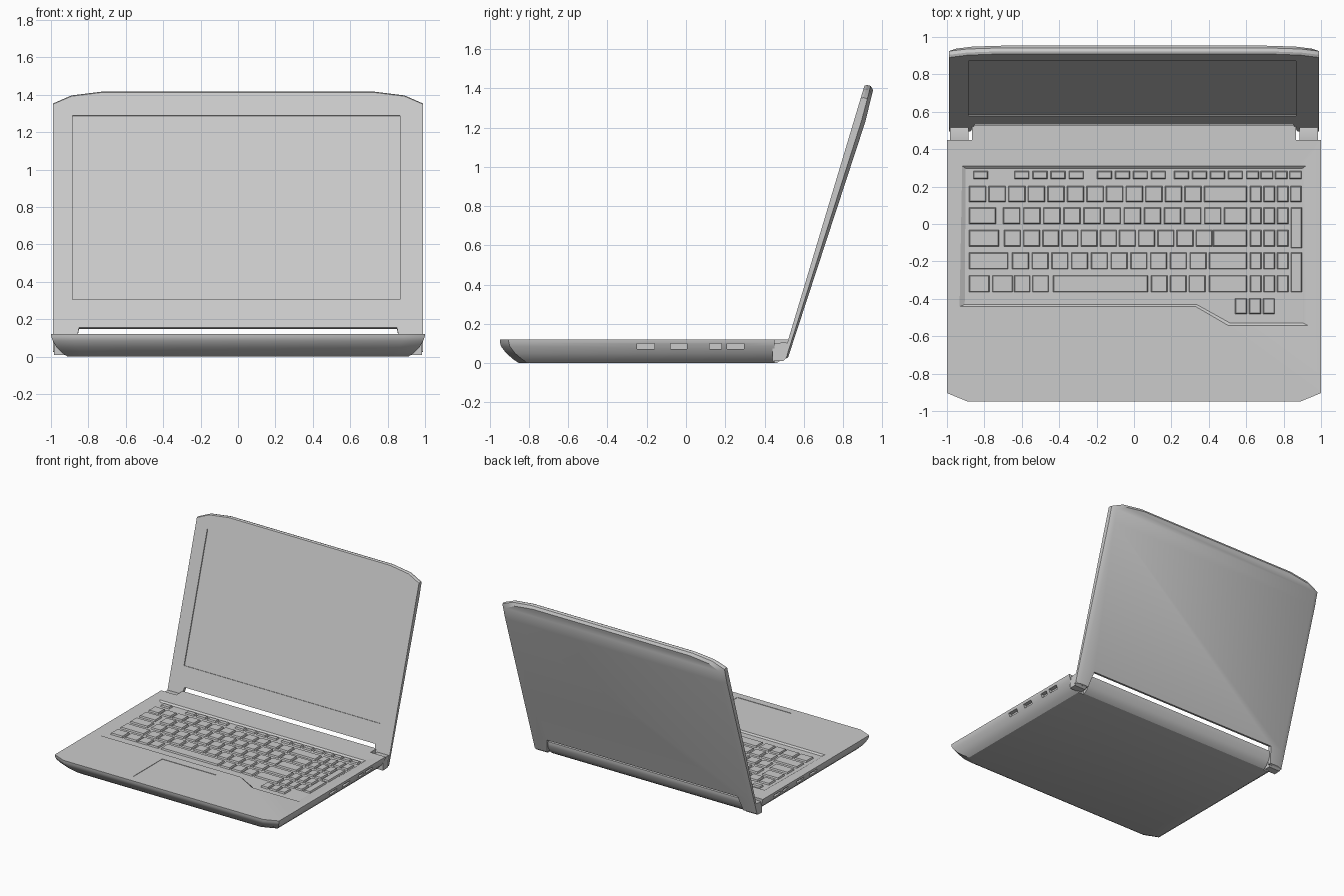
import bpy, bmesh, math
from mathutils import Matrix

if "Cube" in bpy.data.objects:
    bpy.data.objects.remove(bpy.data.objects["Cube"])


def finish(bm, name, smooth=True):
    bmesh.ops.recalc_face_normals(bm, faces=bm.faces)
    mesh = bpy.data.meshes.new(name)
    bm.to_mesh(mesh)
    bm.free()
    ob = bpy.data.objects.new(name, mesh)
    bpy.context.collection.objects.link(ob)
    if smooth:
        activate(ob)
        bpy.ops.object.shade_smooth_by_angle(angle=math.radians(30))
    return ob


def activate(ob):
    bpy.ops.object.select_all(action='DESELECT')
    ob.select_set(True)
    bpy.context.view_layer.objects.active = ob


def loft(bm, rings, cap_start=True, cap_end=True):
    loops = [[bm.verts.new(p) for p in ring] for ring in rings]
    n = len(loops[0])
    for a, b in zip(loops, loops[1:]):
        for i in range(n):
            j = (i + 1) % n
            bm.faces.new((a[i], a[j], b[j], b[i]))
    if cap_start:
        bm.faces.new(loops[0])
    if cap_end:
        bm.faces.new(loops[-1])
    return loops


def box(bm, x0, x1, y0, y1, z0, z1, taper=0.0):
    def ring(z, t):
        return [(x0 + t, y0 + t, z), (x1 - t, y0 + t, z), (x1 - t, y1 - t, z), (x0 + t, y1 - t, z)]
    loft(bm, [ring(z0, 0), ring(z1, taper)])


def mirror(half):
    return half + [(-p[0], *p[1:]) for p in reversed(half)]


def cut(ob, bm):
    cutter = finish(bm, "cutter", False)
    cutter.hide_render = True
    mod = ob.modifiers.new("cut", 'BOOLEAN')
    mod.operation, mod.solver, mod.object = 'DIFFERENCE', 'EXACT', cutter
    activate(ob)
    bpy.ops.object.modifier_apply(modifier=mod.name)
    bpy.data.objects.remove(cutter)
    activate(ob)
    bpy.ops.object.shade_smooth_by_angle(angle=math.radians(30))


# Base body: stacked outlines (z, half width, front y, back y) with curved underside
levels = [(0, .91, -.85, .46), (.02, .94, -.88, .49), (.05, .97, -.915, .51),
          (.085, .99, -.942, .525), (.105, .998, -.948, .53), (.122, 1.0, -.949, .53)]
bm = bmesh.new()
loft(bm, [mirror([(x - .11, yf, z), (x, yf + .045, z), (x, .45, z), (.865, .45, z), (.865, yb, z)])
          for z, x, yf, yb in levels])
base = finish(bm, "base_body")

# Keyboard well with sloped walls
DECK, FLOOR = .122, .110
outer = [(-.92, .312), (.92, .312), (.935, -.545), (.505, -.545), (.33, -.443), (-.935, -.443)]
inner = [(-.9, .297), (.9, .297), (.905, -.53), (.515, -.53), (.335, -.43), (-.905, -.43)]
bm = bmesh.new()
loft(bm, [[(x, y, FLOOR) for x, y in inner], [(x, y, DECK + .001) for x, y in outer]])
cut(base, bm)

# Touchpad recess
bm = bmesh.new()
box(bm, -.315, .165, -.89, -.515, DECK - .003, DECK + .03)
cut(base, bm)

# Side ports
bm = bmesh.new()
for s in (-1, 1):
    for y0, y1 in ((-.25, -.16), (-.08, .005), (.12, .18), (.21, .295)):
        box(bm, min(s * .965, s * 1.05), max(s * .965, s * 1.05), y0, y1, .073, .1)
cut(base, bm)

# Keys: each row is (y0, y1, runs of (first x, width, pitch, count))
pad = (.62, .062, .072, 3)
rows = [
    (.24, .283, [(-.86, .08, 0, 1), (-.64, .08, .097, 4), (-.198, .08, .096, 4),
                 (.214, .08, .096, 4), (.6, .068, .0765, 4)]),
    (.117, .203, [(-.882, .092, .1047, 13), (.455, .15, 0, 1), pad, (.835, .06, 0, 1)]),
    (0, .088, [(-.882, .144, 0, 1), (-.7, .092, .1075, 11), (.481, .123, 0, 1), pad]),
    (-.12, -.032, [(-.882, .16, 0, 1), (-.695, .09, .1025, 11), (.422, .182, 0, 1), pad]),
    (-.242, -.152, [(-.882, .21, 0, 1), (-.652, .09, .1055, 10), (.4, .204, 0, 1), pad]),
    (-.365, -.274, [(-.882, .11, .124, 2), (-.642, .088, .098, 2), (-.433, .508, 0, 1),
                    (.09, .09, .1015, 3), (.4, .204, 0, 1), pad]),
    (-.482, -.397, [(.54, .064, .0745, 3)]),
    (-.13, .088, [(.838, .06, 0, 1)]),
    (-.365, -.152, [(.838, .06, 0, 1)]),
]
bm = bmesh.new()
for y0, y1, runs in rows:
    for x, w, pitch, count in runs:
        for i in range(count):
            box(bm, x + i * pitch, x + i * pitch + w, y0, y1, FLOOR - .002, DECK, .005)
finish(bm, "keyboard_keys", False)

# Hinges
prof = [(.44, .01), (.495, .012), (.515, .03), (.525, .1), (.505, .107), (.44, .1)]
for side, s in (("left", -1), ("right", 1)):
    bm = bmesh.new()
    loft(bm, [[(s * x, y, z) for y, z in prof] for x in (.885, .985)])
    finish(bm, side + "_hinge")


# Lid: built upright (x, depth, height), then tilted back
def thick(u):
    return .025 + (u - .03) * .0252 if u <= 1.3 else .057 - (u - 1.3) * .05


rim = [(.72, 1.484), (.89, 1.462), (.99, 1.417), (.99, 1.3), (.99, .162),
       (.99, .03), (.875, .03), (.85, .162)]
back = [(.70, 1.468), (.865, 1.446), (.95, 1.402), (.95, 1.3), (.95, .162),
        (.95, .038), (.875, .038), (.85, .162)]
rings = [mirror([(x, 0, u - .008 if u > 1.35 else u) for x, u in rim]),
         mirror([(x, thick(u) * .25, u) for x, u in rim]),
         mirror([(x, thick(u) * .65, u) for x, u in rim]),
         mirror([(x, thick(u), u) for x, u in back])]
bm = bmesh.new()
last = loft(bm, rings, cap_end=False)[-1]
R, L = last[:8], last[:7:-1]
for i in range(3):
    bm.faces.new((R[i], R[i + 1], L[i + 1], L[i]))
bm.faces.new((R[3], R[4], R[7], L[7], L[4], L[3]))
bm.faces.new(R[4:])
bm.faces.new(L[4:])
lid = finish(bm, "screen_lid")

# Recessed display
bm = bmesh.new()
box(bm, -.885, .865, -.05, .008, .318, 1.347)
cut(lid, bm)
lid.data.transform(Matrix.Translation((0, .485, 0)) @ Matrix.Rotation(math.radians(-16.7), 4, 'X'))
